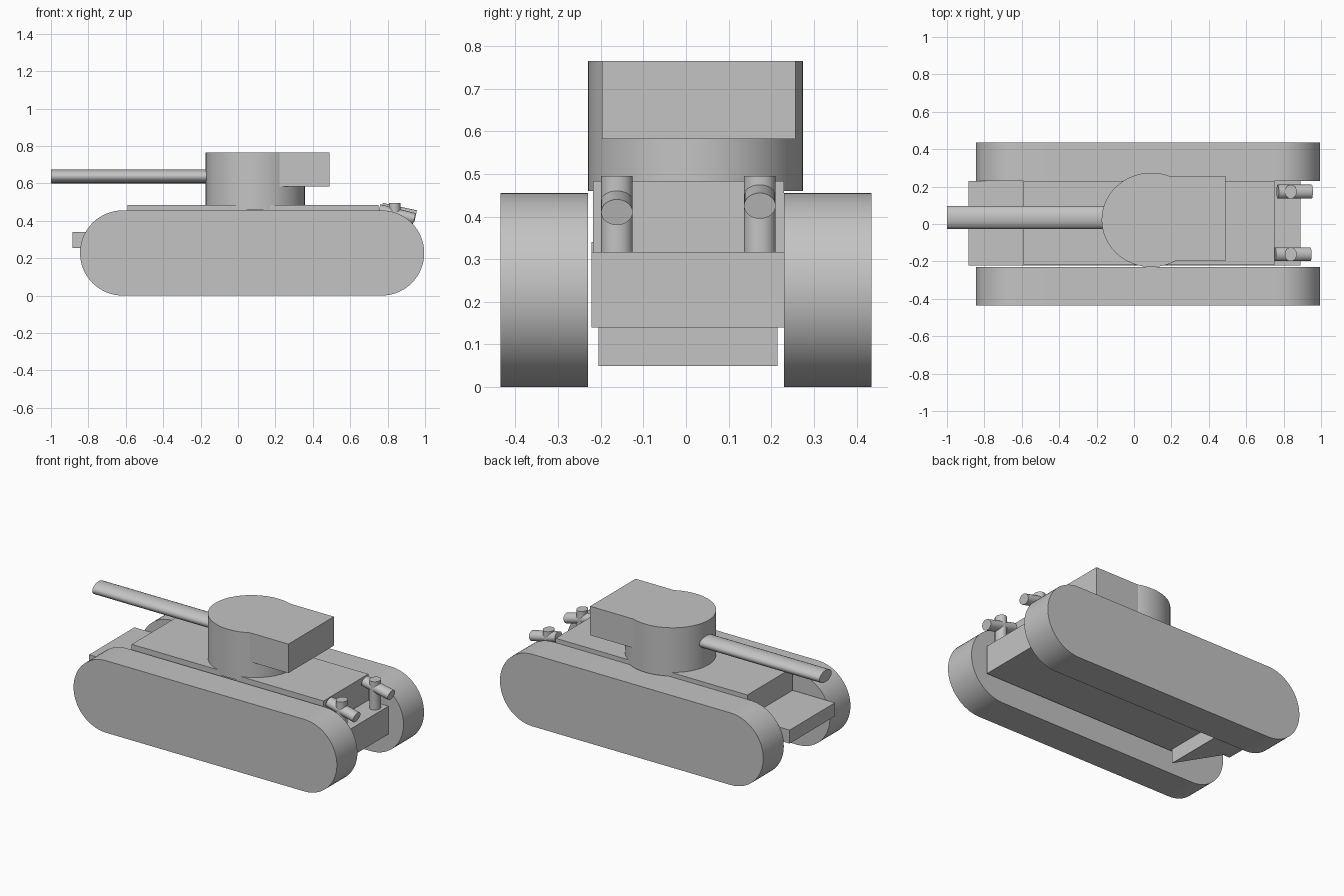
import bpy
import bmesh
import math
from mathutils import Vector

cube = bpy.data.objects.get("Cube")
if cube:
    bpy.data.objects.remove(cube, do_unlink=True)

grey = bpy.data.materials.new("plain grey")
grey.use_nodes = True
tone = (0.55, 0.55, 0.55, 1)
grey.diffuse_color = tone
grey.node_tree.nodes["Principled BSDF"].inputs["Base Color"].default_value = tone


def prism(name, profile, y0, y1, smooth=False):
    """Extrude a side profile of (x, z) points from y0 to y1."""
    bm = bmesh.new()
    base = bm.faces.new([bm.verts.new((x, y0, z)) for x, z in profile])
    ext = bmesh.ops.extrude_face_region(bm, geom=[base])
    moved = [v for v in ext["geom"] if isinstance(v, bmesh.types.BMVert)]
    bmesh.ops.translate(bm, verts=moved, vec=(0, y1 - y0, 0))
    bmesh.ops.recalc_face_normals(bm, faces=bm.faces)
    mesh = bpy.data.meshes.new(name)
    bm.to_mesh(mesh)
    bm.free()
    obj = bpy.data.objects.new(name, mesh)
    bpy.context.collection.objects.link(obj)
    finish(obj, smooth)


def box(name, x0, x1, y0, y1, z0, z1):
    prism(name, [(x0, z0), (x1, z0), (x1, z1), (x0, z1)], y0, y1)


def tube(name, start, end, rx, ry, sides=48):
    """Capped cylinder between two points, with an elliptical section."""
    a, b = Vector(start), Vector(end)
    axis = b - a
    bpy.ops.mesh.primitive_cylinder_add(vertices=sides, radius=1, depth=axis.length,
                                        location=(a + b) / 2)
    obj = bpy.context.object
    obj.name = name
    obj.scale = (rx, ry, 1)
    # all axes lie in the xz plane, so one turn about y is enough
    obj.rotation_euler = (0, math.atan2(axis.x, axis.z), 0)
    finish(obj, True)


def finish(obj, smooth):
    obj.data.materials.append(grey)
    if smooth:
        bpy.ops.object.select_all(action='DESELECT')
        obj.select_set(True)
        bpy.context.view_layer.objects.active = obj
        bpy.ops.object.shade_smooth_by_angle(angle=math.radians(30))


# Tracks: rounded-end slabs on both sides
R, STEPS = 0.2275, 32
stadium = []
for cx, turn in ((0.768, -math.pi / 2), (-0.617, math.pi / 2)):
    for i in range(STEPS + 1):
        t = turn + math.pi * i / STEPS
        stadium.append((cx + R * math.cos(t), R + R * math.sin(t)))
prism("left_track", stadium, 0.23, 0.435, True)
prism("right_track", stadium, -0.435, -0.23, True)

# Hull: main body, upper deck, nose shelf and lower nose wedge
box("hull", -0.59, 0.89, -0.222, 0.23, 0.14, 0.317)
box("deck", -0.59, 0.75, -0.218, 0.23, 0.3, 0.483)
box("nose_shelf", -0.885, -0.55, -0.222, 0.23, 0.255, 0.34)
prism("nose_wedge", [(-0.45, 0.2), (-0.45, 0.05), (-0.85, 0.255), (-0.6, 0.3)], -0.205, 0.215)

# Turret with rear bustle and gun
tube("turret", (0.092, 0.022, 0.46), (0.092, 0.022, 0.765), 0.265, 0.252, 64)
box("turret_bustle", 0.1, 0.49, -0.197, 0.257, 0.582, 0.765)
tube("gun_barrel", (-1, 0.035, 0.637), (-0.1, 0.035, 0.637), 0.037, 0.061, 32)

# Exhausts: upright post crossed by a tilted pipe
for side, y, drop in (("left", 0.173, 0.0), ("right", -0.162, 0.015)):
    tube(side + "_exhaust_post", (0.838, y, 0.3), (0.838, y, 0.495), 0.032, 0.037, 32)
    tube(side + "_exhaust_pipe", (0.768 - drop, y, 0.465 - drop / 2),
         (0.95 - drop / 2, y, 0.425 - drop), 0.031, 0.037, 32)
